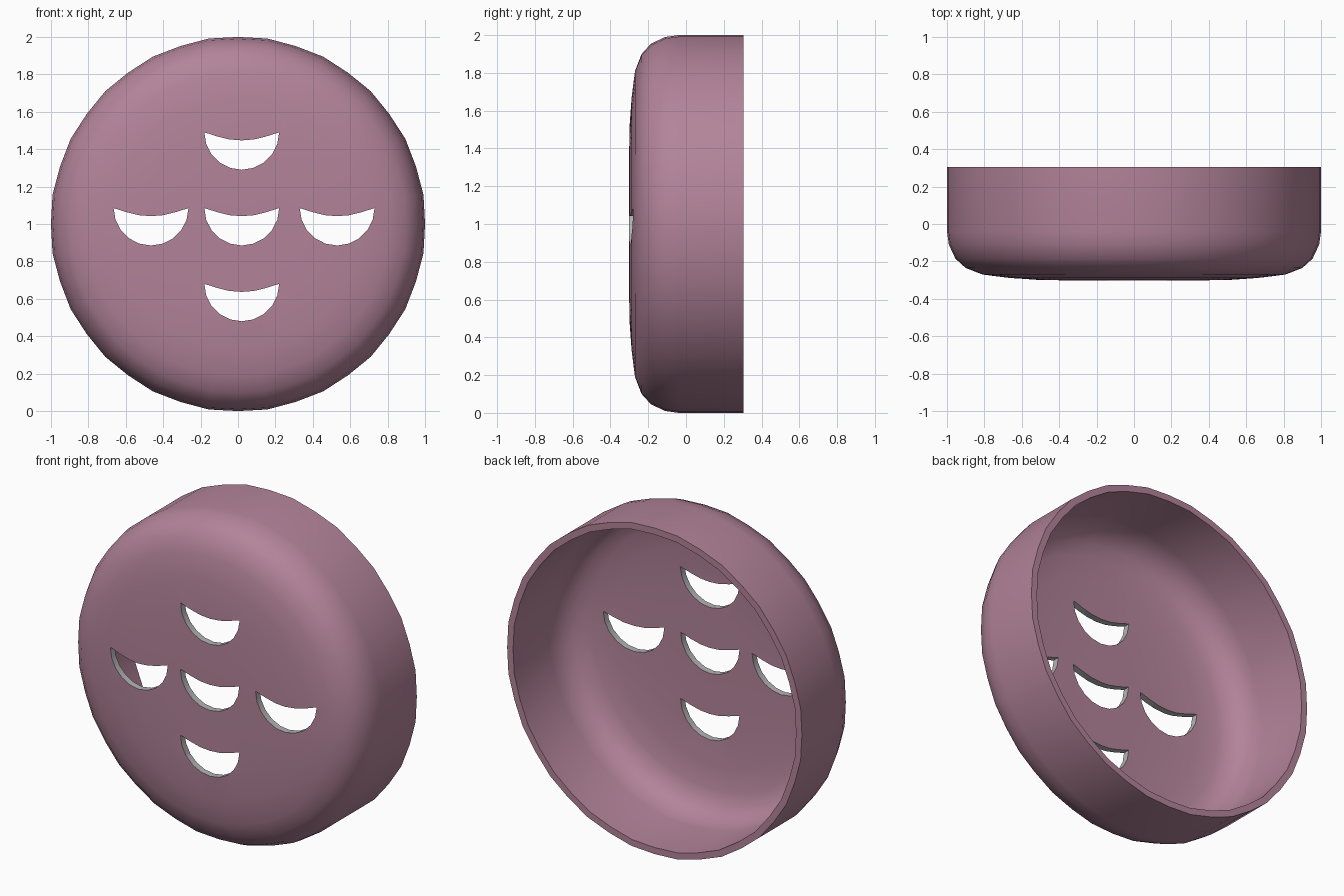
import bpy, bmesh, math

if "Cube" in bpy.data.objects:
    bpy.data.objects.remove(bpy.data.objects["Cube"])

SIDES = 40
WALL = 0.04


def make_object(name, bm, color):
    bmesh.ops.recalc_face_normals(bm, faces=bm.faces)
    mesh = bpy.data.meshes.new(name)
    bm.to_mesh(mesh)
    bm.free()
    obj = bpy.data.objects.new(name, mesh)
    bpy.context.collection.objects.link(obj)
    mat = bpy.data.materials.new(name + "_colour")
    mat.diffuse_color = color
    mat.use_nodes = True
    mat.node_tree.nodes["Principled BSDF"].inputs["Base Color"].default_value = mat.diffuse_color
    mesh.materials.append(mat)
    return obj


# Round cap: outer and inner profile (radius, y) turned about the y axis
outer = [(0.25, -0.302), (0.5, -0.30), (0.67, -0.288), (0.81, -0.27), (0.90, -0.235),
         (0.955, -0.185), (0.99, -0.11), (1.0, -0.04), (1.0, 0.305)]
inner = [(1 - WALL, 0.305), (1 - WALL, -0.04), (0.95, -0.10), (0.922, -0.16), (0.875, -0.205),
         (0.80, -0.232), (0.67, -0.248), (0.5, -0.26), (0.25, -0.262)]
bm = bmesh.new()
rings = []
for r, y in outer + inner:
    ring = []
    for i in range(SIDES):
        a = 2 * math.pi * i / SIDES
        k = r * (1.004 if i % 2 else 1.0)     # every second corner sits slightly proud
        ring.append(bm.verts.new((k * math.cos(a), y, 1 + k * math.sin(a))))
    rings.append(ring)
for a, b in zip(rings, rings[1:]):
    for i in range(SIDES):
        j = (i + 1) % SIDES
        bm.faces.new((a[i], a[j], b[j], b[i]))
bm.faces.new(rings[0])
bm.faces.new(rings[-1])
cap = make_object("round_cap", bm, (0.45, 0.23, 0.32, 1))

# Crescent cutters: half circle below, shallow sag on top
bm = bmesh.new()
for cx, cz in [(0.02, 1.49), (0.02, 1.085), (0.02, 0.68), (-0.465, 1.085), (0.53, 1.085)]:
    pts = [(-0.2 * math.cos(math.pi * i / 10), -0.2 * math.sin(math.pi * i / 10)) for i in range(11)]
    pts += [(0.13, -0.022), (0.065, -0.038), (0.0, -0.043), (-0.065, -0.038), (-0.13, -0.022)]
    face = bm.faces.new([bm.verts.new((cx + x, -0.4, cz + z)) for x, z in pts])
    ext = bmesh.ops.extrude_face_region(bm, geom=[face], use_keep_orig=True)
    verts = [g for g in ext["geom"] if isinstance(g, bmesh.types.BMVert)]
    bmesh.ops.translate(bm, verts=verts, vec=(0, 0.3, 0))
cutter = make_object("crescent_cutter", bm, (0.45, 0.45, 0.45, 1))
cutter.hide_render = True

# Cut the holes and smooth the shell
mod = cap.modifiers.new("holes", 'BOOLEAN')
mod.operation = 'DIFFERENCE'
mod.object = cutter
mod.solver = 'EXACT'
mod.material_mode = 'TRANSFER'
bpy.context.view_layer.objects.active = cap
cap.select_set(True)
bpy.ops.object.modifier_apply(modifier=mod.name)
bpy.data.objects.remove(cutter)
bpy.ops.object.shade_smooth_by_angle(angle=math.radians(40))
